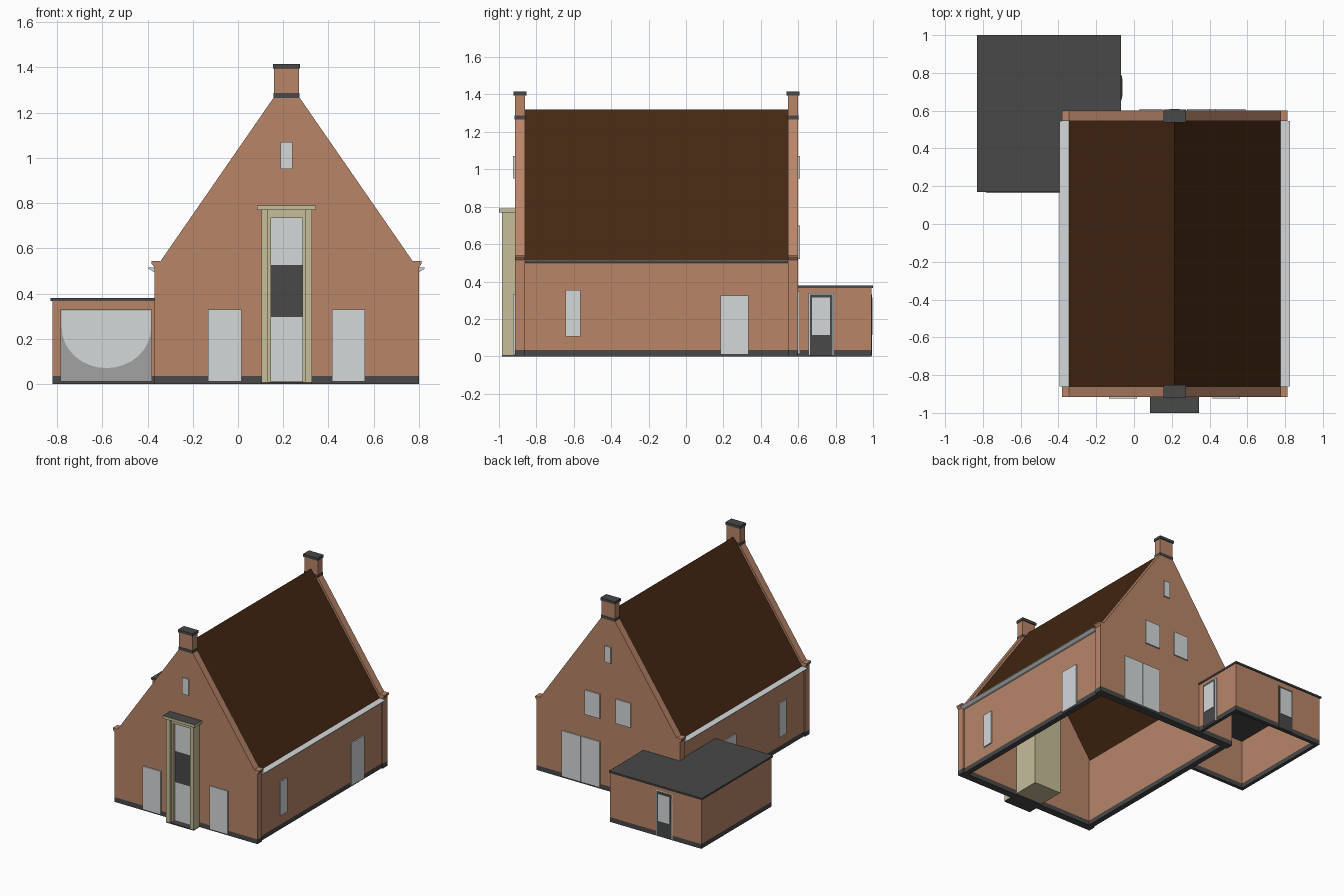
import bpy, bmesh
from mathutils import Vector

cube = bpy.data.objects.get("Cube")
if cube:
    bpy.data.objects.remove(cube, do_unlink=True)


def material(name, r, g, b):
    m = bpy.data.materials.new(name)
    m.use_nodes = True
    m.diffuse_color = (r, g, b, 1)
    m.node_tree.nodes["Principled BSDF"].inputs["Base Color"].default_value = (r, g, b, 1)
    return m


BRICK = material("brick", 0.48, 0.235, 0.14)
DARK = material("dark_grey", 0.065, 0.065, 0.065)
LIGHT = material("light_grey", 0.66, 0.69, 0.70)
MID = material("mid_grey", 0.36, 0.36, 0.36)
CREAM = material("cream", 0.57, 0.51, 0.32)
TILE = material("brown_roof", 0.058, 0.021, 0.006)


def prism(name, mat, pts, axis, a, b):
    """Extrude a flat outline along an axis from a to b."""
    def place(p, d):
        u, v = p
        return {"x": (d, u, v), "y": (u, d, v), "z": (u, v, d)}[axis]
    bm = bmesh.new()
    face = bm.faces.new([bm.verts.new(place(p, a)) for p in pts])
    out = bmesh.ops.extrude_face_region(bm, geom=[face])
    move = Vector(place((0, 0), b - a))
    bmesh.ops.translate(bm, vec=move, verts=[g for g in out["geom"] if isinstance(g, bmesh.types.BMVert)])
    bmesh.ops.recalc_face_normals(bm, faces=bm.faces)
    mesh = bpy.data.meshes.new(name)
    bm.to_mesh(mesh)
    bm.free()
    mesh.materials.append(mat)
    obj = bpy.data.objects.new(name, mesh)
    bpy.context.collection.objects.link(obj)
    return obj


def rect(u0, u1, v0, v1):
    return [(u0, v0), (u1, v0), (u1, v1), (u0, v1)]


def box(name, mat, x0, x1, y0, y1, z0, z1):
    return prism(name, mat, rect(x0, x1, y0, y1), "z", z0, z1)


def plate(name, mat, axis, wall, side, u0, u1, z0, z1, layer=1):
    """Thin panel on a wall; side is the outward direction."""
    t = 0.009 + 0.003 * (layer - 1)
    base = wall + side * (t - 0.009)
    return prism(name, mat, rect(u0, u1, z0, z1), axis, base, wall + side * t)


MIDX = 0.215              # ridge line
HALF = 0.585              # half width of the gables
FRONT, BACK = -0.915, 0.60
THICK = 0.055
BASE, EAVE = 0.035, 0.54


def mx(d):
    return MIDX + d


# Gable walls with plinth, shoulders and chimneys
for tag, y0, y1 in (("front", FRONT, FRONT + THICK), ("back", BACK - THICK, BACK)):
    outline = [(-HALF, BASE), (HALF, BASE), (HALF, EAVE), (0.56, EAVE), (0.055, 1.27),
               (-0.055, 1.27), (-0.56, EAVE), (-HALF, EAVE)]
    prism(tag + "_gable", BRICK, [(mx(u), v) for u, v in outline], "y", y0, y1)
    box(tag + "_gable_plinth", DARK, mx(-HALF), mx(HALF), y0, y1, 0, BASE)
    box(tag + "_chimney", BRICK, mx(-0.055), mx(0.055), y0, y1, 1.26, 1.395)
    box(tag + "_chimney_band", DARK, mx(-0.057), mx(0.057), y0 - 0.002, y1 + 0.002, 1.265, 1.287)
    box(tag + "_chimney_cap", DARK, mx(-0.06), mx(0.06), y0 - 0.007, y1 + 0.007, 1.395, 1.415)
    for s in (-1, 1):
        knee = [(mx(s * u), v) for u, v in ((0.56, 0.515), (HALF, 0.515), (0.597, 0.532), (0.597, 0.543), (0.56, 0.543))]
        prism(tag + "_shoulder", BRICK, knee, "y", y0, y1)

# Side walls, roof slopes and gutters between the gables
Y0, Y1 = FRONT + THICK, BACK - THICK
WALL = 0.575
for s, tag in ((1, "left"), (-1, "right")):
    xa, xb = sorted((mx(s * WALL), mx(s * (WALL - 0.04))))
    box(tag + "_wall", BRICK, xa, xb, Y0, Y1, BASE, 0.505)
    box(tag + "_wall_plinth", DARK, xa, xb, Y0, Y1, 0, BASE)
    slope = [(0.565, 0.505), (0, 1.32), (0, 1.295), (0.548, 0.505)]
    prism(tag + "_roof", TILE, [(mx(s * u), v) for u, v in slope], "y", Y0, Y1)
    gutter = [(0.56, 0.514), (0.61, 0.514), (0.61, 0.509), (0.592, 0.498), (0.56, 0.498)]
    prism(tag + "_gutter", LIGHT, [(mx(s * u), v) for u, v in gutter], "y", Y0, Y1)

# Gable windows
for s in (-1, 1):
    a, b = sorted((mx(s * 0.2), mx(s * 0.347)))
    plate("front_window", LIGHT, "y", FRONT, -1, a, b, 0.01, 0.33)
    a, b = sorted((mx(s * 0.065), mx(s * 0.187)))
    plate("back_upper_window", LIGHT, "y", BACK, 1, a, b, 0.52, 0.70)
for wall, s in ((FRONT, -1), (BACK, 1)):
    plate("attic_window", LIGHT, "y", wall, s, mx(-0.026), mx(0.026), 0.95, 1.07)
for a, b in ((0.28, 0.433), (0.437, 0.59)):
    plate("garden_door", LIGHT, "y", BACK, 1, a, b, 0.012, 0.35)

# Side windows and side doors
for s, door in ((1, (0.185, 0.335)), (-1, (-0.06, 0.09))):
    plate("side_window", LIGHT, "x", mx(s * WALL), s, -0.645, -0.565, 0.105, 0.355)
    plate("side_door", LIGHT, "x", mx(s * WALL), s, *door, 0.01, 0.325)

# Entrance surround, running back into the hall
box("entrance_core", CREAM, mx(-0.112), mx(0.112), -0.935, -0.66, 0.008, 0.77)
box("entrance_step", DARK, mx(-0.112), mx(0.112), -0.985, FRONT, 0, 0.008)
for s in (-1, 1):
    for name, d0, d1, y, top in (("entrance_pillar", 0.082, 0.112, -0.985, 0.77),
                                 ("entrance_post", 0.07, 0.085, -0.965, 0.735)):
        a, b = sorted((mx(s * d0), mx(s * d1)))
        box(name, CREAM, a, b, y, -0.93, 0.008, top)
box("entrance_lintel", CREAM, mx(-0.085), mx(0.085), -0.965, -0.93, 0.735, 0.77)
cap = box("entrance_cap", CREAM, mx(-0.13), mx(0.13), -1.0, FRONT, 0.77, 0.79)
cap.data.materials.append(DARK)
for f in cap.data.polygons:
    if f.normal.z > 0.9:
        f.material_index = 1
for name, mat, z0, z1 in (("front_door_lower", LIGHT, 0.01, 0.295), ("front_door_panel", DARK, 0.295, 0.525),
                          ("front_door_upper", LIGHT, 0.525, 0.735)):
    plate(name, mat, "y", -0.935, -1, mx(-0.07), mx(0.07), z0, z1)

# Garage walls with plinth, open underneath
GX0, GX1, GY0, GY1, GW = -0.82, -0.075, 0.175, 0.992, 0.025
HX = mx(-WALL)
for tag, x0, x1, y0, y1 in (("outer", GX0, GX0 + GW, GY0, GY1), ("inner", GX1 - GW, GX1, BACK, GY1),
                            ("rear", GX0 + GW, GX1 - GW, GY1 - GW, GY1),
                            ("front", GX0 + GW, HX, GY0, GY0 + GW)):
    box("garage_" + tag + "_wall", BRICK, x0, x1, y0, y1, BASE, 0.366)
    box("garage_" + tag + "_plinth", DARK, x0, x1, y0, y1, 0, BASE)

# Garage roof wraps the corner of the house
corner = [(-0.83, 0.17), (HX, 0.17), (HX, BACK), (-0.07, BACK), (-0.07, 1.0), (-0.83, 1.0)]
prism("garage_roof", DARK, corner, "z", 0.366, 0.379)

# Garage door with a lighter rounded panel
plate("garage_door", MID, "y", GY0, -1, -0.785, -0.38, 0.01, 0.33)
gate = bmesh.new()
bmesh.ops.create_circle(gate, cap_ends=False, segments=32, radius=1)
arc = sorted(((v.co.x, v.co.y) for v in gate.verts if v.co.y < 0.01))
gate.free()
panel = [(-0.582 + 0.198 * u, 0.25 + 0.18 * v) for u, v in arc] + [(-0.384, 0.325), (-0.78, 0.325)]
prism("garage_door_panel", LIGHT, panel, "y", GY0 - 0.008, GY0 - 0.012)

# Garage side doors: frame, leaf and glass
for axis, wall, a, b in (("x", GX1, 0.655, 0.79), ("y", GY1 - 0.009, -0.585, -0.45)):
    plate("garage_door_frame", LIGHT, axis, wall, 1, a, b, 0.005, 0.338)
    plate("garage_door_leaf", DARK, axis, wall, 1, a + 0.007, b - 0.007, 0.005, 0.33, 2)
    plate("garage_door_glass", LIGHT, axis, wall, 1, a + 0.019, b - 0.019, 0.115, 0.315, 3)
